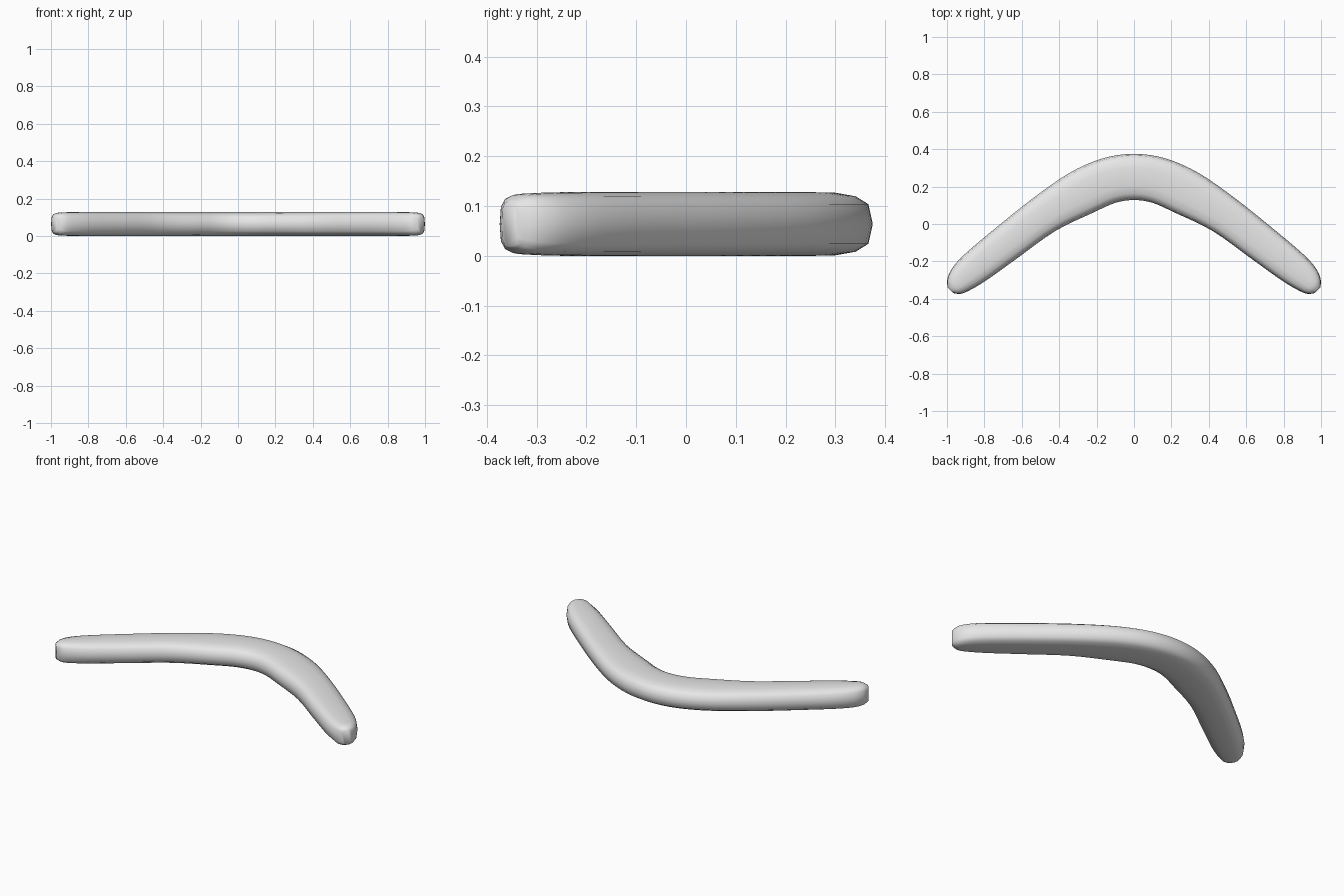
import bpy
import bmesh
from mathutils import Vector

cube = bpy.data.objects.get("Cube")
if cube:
    bpy.data.objects.remove(cube, do_unlink=True)

MID, HALF = 0.064, 0.064
STEPS = 4

# Arm stations: outer x, outer y, inner x, inner y, thickness scale
ARM = [
    (0.17, 0.35, 0.10, 0.113, 1),
    (0.35, 0.27, 0.22, 0.06, 1),
    (0.55, 0.13, 0.42, -0.037, 1),
    (0.75, -0.03, 0.62, -0.18, 1),
    (0.90, -0.157, 0.78, -0.295, 1),
    (0.97, -0.233, 0.87, -0.35, 0.98),
    (0.997, -0.29, 0.925, -0.373, 0.92),
    (0.998, -0.337, 0.965, -0.37, 0.7),
]
CENTRE = (0, 0.375, 0, 0.128, 1)

# Quarter of the rounded section, mirrored into a closed loop
quarter = [(1, 0), (0.93, 0.62), (0.72, 0.87), (0.4, 0.98), (0, 1)]
upper = quarter + [(-u, v) for u, v in quarter[-2::-1]]
section = upper + [(u, -v) for u, v in upper[-2:0:-1]]


def smooth_path(points):
    """Smooth curve through all the stations."""
    pts = [Vector(p) for p in points]
    pts = [2 * pts[0] - pts[1]] + pts + [2 * pts[-1] - pts[-2]]
    path = []
    for a, b, c, d in zip(pts, pts[1:], pts[2:], pts[3:]):
        for i in range(STEPS):
            t = i / STEPS
            path.append(0.5 * (2 * b + (c - a) * t + (2 * a - 5 * b + 4 * c - d) * t**2
                               + (3 * b - a - 3 * c + d) * t**3))
    return path + [pts[-2]]


# Mirror the arm and sweep the section through it
left_arm = [(-ox, oy, -ix, iy, h) for ox, oy, ix, iy, h in reversed(ARM)]
bm = bmesh.new()
rings = []
for ox, oy, ix, iy, h in smooth_path(left_arm + [CENTRE] + ARM):
    outer, inner = Vector((ox, oy, MID)), Vector((ix, iy, MID))
    mid, side = (outer + inner) / 2, (outer - inner) / 2
    rings.append([bm.verts.new(mid + side * u + Vector((0, 0, HALF * h * v)))
                  for u, v in section])
n = len(section)
for a, b in zip(rings, rings[1:]):
    for i in range(n):
        j = (i + 1) % n
        bm.faces.new((a[i], a[j], b[j], b[i]))

# Close the rounded tips
bm.faces.new(rings[0])
bm.faces.new(rings[-1])
bmesh.ops.recalc_face_normals(bm, faces=bm.faces)
for face in bm.faces:
    face.smooth = True

mesh = bpy.data.meshes.new("boomerang")
bm.to_mesh(mesh)
bm.free()
boomerang = bpy.data.objects.new("boomerang", mesh)
bpy.context.collection.objects.link(boomerang)

# Plain grey finish
grey = bpy.data.materials.new("light_grey")
grey.use_nodes = True
colour = (0.8, 0.8, 0.8, 1)
grey.diffuse_color = colour
grey.node_tree.nodes["Principled BSDF"].inputs["Base Color"].default_value = colour
mesh.materials.append(grey)
